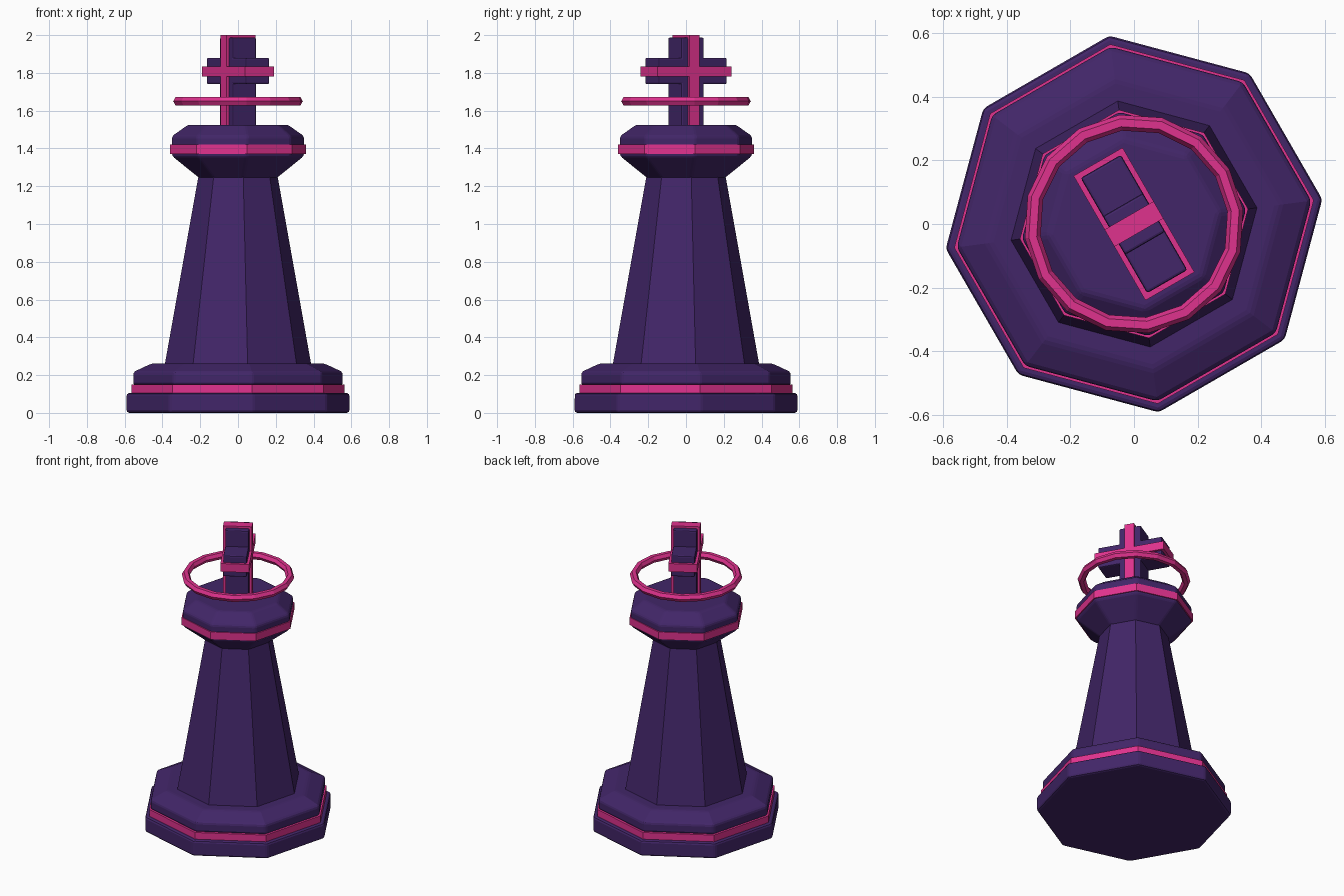
import bpy, bmesh, math
from mathutils import Matrix

if "Cube" in bpy.data.objects:
    bpy.data.objects.remove(bpy.data.objects["Cube"])

TURN = math.radians(7.5)


def material(name, colour):
    m = bpy.data.materials.new(name)
    m.diffuse_color = (*colour, 1)
    m.use_nodes = True
    m.node_tree.nodes["Principled BSDF"].inputs["Base Color"].default_value = m.diffuse_color
    return m


PURPLE = material("deep purple", (0.054, 0.019, 0.138))
PINK = material("hot pink", (0.74, 0.032, 0.27))


def finish(name, bm, mat, bevel):
    bmesh.ops.recalc_face_normals(bm, faces=bm.faces)
    me = bpy.data.meshes.new(name)
    bm.to_mesh(me)
    bm.free()
    ob = bpy.data.objects.new(name, me)
    bpy.context.collection.objects.link(ob)
    me.materials.append(mat)
    if bevel:
        b = ob.modifiers.new("soft edges", 'BEVEL')
        b.width = bevel
        b.segments = 2
        b.limit_method = 'ANGLE'
        b.angle_limit = math.radians(25)
    return ob


def lathe(name, profile, mat, bevel=0.0, sides=8, closed=False):
    """Faceted solid from (radius, height) points; closed makes a ring."""
    bm = bmesh.new()
    loops = []
    for r, z in profile:
        loops.append([bm.verts.new((r * math.cos(TURN + math.tau * i / sides),
                                    r * math.sin(TURN + math.tau * i / sides), z))
                      for i in range(sides)])
    pairs = list(zip(loops, loops[1:]))
    if closed:
        pairs.append((loops[-1], loops[0]))
    else:
        bm.faces.new(loops[0])
        bm.faces.new(loops[-1])
    for low, high in pairs:
        for i in range(sides):
            j = (i + 1) % sides
            bm.faces.new((low[i], low[j], high[j], high[i]))
    return finish(name, bm, mat, bevel)


def block(name, half_long, half_deep, z0, z1, mat, bevel=0.0):
    """Box turned so that its long side points along -60 degrees."""
    bm = bmesh.new()
    bmesh.ops.create_cube(bm, size=1)
    bm.transform(Matrix.Rotation(math.radians(-60), 4, 'Z')
                 @ Matrix.Translation((0, 0, (z0 + z1) / 2))
                 @ Matrix.Diagonal((half_long * 2, half_deep * 2, z1 - z0, 1)))
    return finish(name, bm, mat, bevel)


# Stepped octagonal foot
lathe("base_slab", [(0.597, 0), (0.597, 0.105)], PURPLE, 0.014)
lathe("base_band", [(0.57, 0.104), (0.57, 0.15)], PINK)
lathe("base_step", [(0.562, 0.148), (0.562, 0.215), (0.46, 0.262)], PURPLE, 0.014)

# Tapered shaft
lathe("shaft", [(0.392, 0.25), (0.21, 1.26)], PURPLE)

# Flared head with a band round its widest part
lathe("head", [(0.205, 1.24), (0.355, 1.36), (0.355, 1.465), (0.27, 1.525)], PURPLE, 0.012)
lathe("head_band", [(0.362, 1.37), (0.362, 1.42)], PINK)

# Floating ring
lathe("halo_ring", [(0.321 + 0.025 * math.cos(math.tau * k / 6),
                     1.65 + 0.025 * math.sin(math.tau * k / 6)) for k in range(6)],
      PINK, sides=16, closed=True)

# Cross with raised strips
block("cross_post", 0.07, 0.073, 1.50, 1.987, PURPLE, 0.008)
block("cross_arms", 0.209, 0.073, 1.74, 1.88, PURPLE, 0.008)
block("cross_post_strip", 0.031, 0.089, 1.50, 2.0, PINK)
block("cross_arm_strip", 0.226, 0.089, 1.78, 1.835, PINK)
